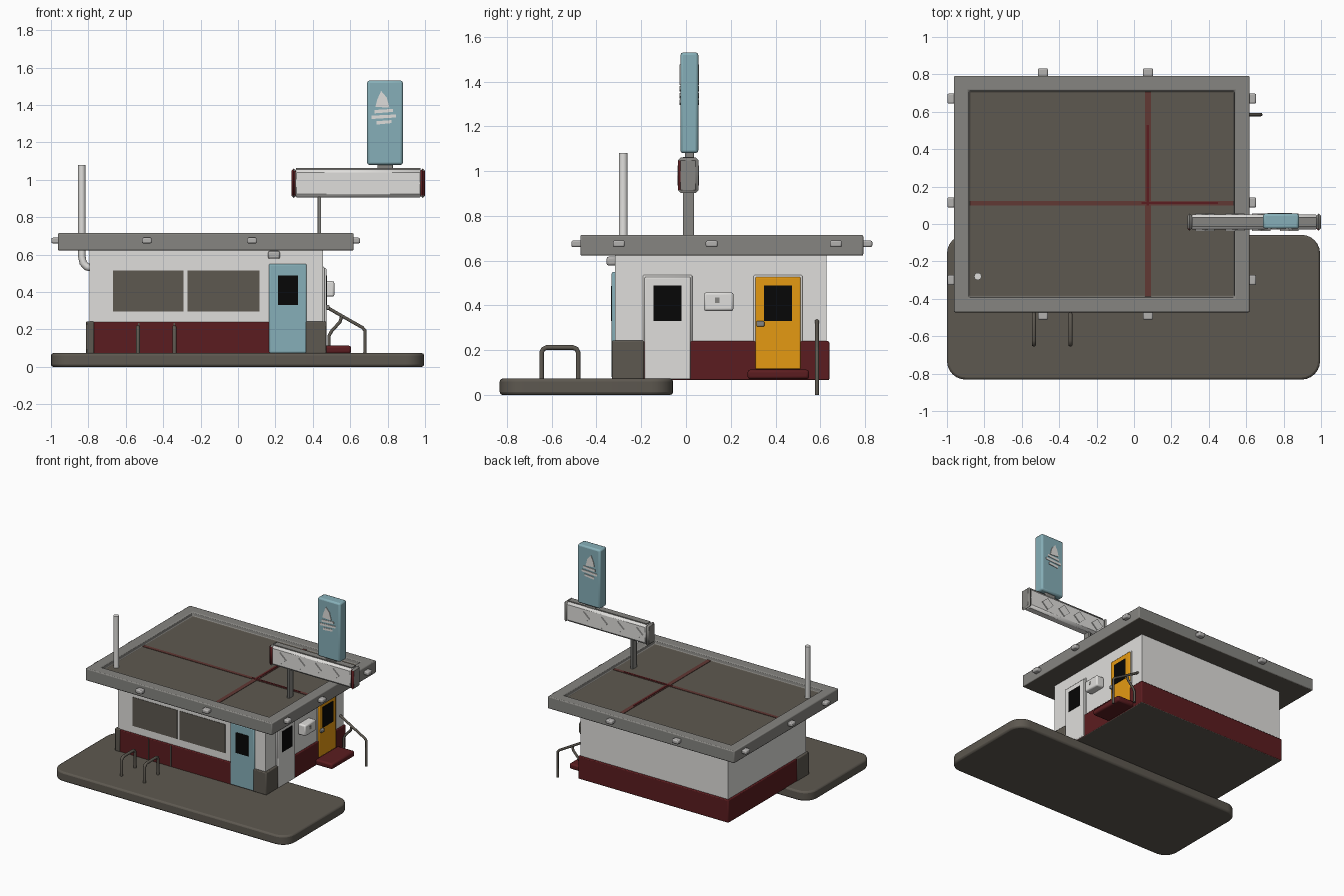
import bpy, bmesh, math
from mathutils import Vector

if "Cube" in bpy.data.objects:
    bpy.data.objects.remove(bpy.data.objects["Cube"])

def mat(name, r, g, b):
    m = bpy.data.materials.new(name)
    m.diffuse_color = (r, g, b, 1)
    m.use_nodes = True
    m.node_tree.nodes["Principled BSDF"].inputs["Base Color"].default_value = m.diffuse_color
    return m

BROWN = mat("brown_grey", 0.11, 0.098, 0.08)
GREY = mat("trim_grey", 0.24, 0.235, 0.22)
LIGHT = mat("lamp_grey", 0.45, 0.44, 0.43)
WHITE = mat("off_white", 0.74, 0.73, 0.71)
RED = mat("dark_red", 0.105, 0.012, 0.014)
SEAM = mat("faded_red", 0.12, 0.04, 0.034)
BLUE = mat("pale_blue", 0.24, 0.43, 0.48)
YELLOW = mat("amber", 0.78, 0.32, 0.006)
BLACK = mat("black_glass", 0.002, 0.002, 0.002)

def finish(name, bm, mats, bevel=0.0, segs=2):
    me = bpy.data.meshes.new(name)
    bmesh.ops.recalc_face_normals(bm, faces=bm.faces[:])
    bm.to_mesh(me)
    bm.free()
    for m in mats:
        me.materials.append(m)
    ob = bpy.data.objects.new(name, me)
    bpy.context.collection.objects.link(ob)
    if bevel:
        b = ob.modifiers.new("soft_edges", "BEVEL")
        b.width, b.segments, b.limit_method = bevel, segs, "ANGLE"
    bpy.ops.object.select_all(action="DESELECT")
    ob.select_set(True)
    bpy.context.view_layer.objects.active = ob
    bpy.ops.object.shade_smooth_by_angle(angle=math.radians(35))
    return ob

def box_bm(x, y, z):
    bm = bmesh.new()
    bmesh.ops.create_cube(bm, size=1)
    for v in bm.verts:
        v.co = Vector([(a + b) / 2 + c * (b - a) for (a, b), c in zip((x, y, z), v.co)])
    bm.normal_update()
    return bm

def box(name, x, y, z, m, bevel=0.0, segs=2):
    return finish(name, box_bm(x, y, z), [m], bevel, segs)

def tube(name, pts, r, m):
    cu = bpy.data.curves.new(name, "CURVE")
    cu.dimensions, cu.bevel_depth, cu.bevel_resolution, cu.use_fill_caps = "3D", r, 3, True
    sp = cu.splines.new("POLY")
    sp.points.add(len(pts) - 1)
    for p, co in zip(sp.points, pts):
        p.co = (*co, 1)
    cu.materials.append(m)
    ob = bpy.data.objects.new(name, cu)
    bpy.context.collection.objects.link(ob)
    bpy.ops.object.select_all(action="DESELECT")
    ob.select_set(True)
    bpy.context.view_layer.objects.active = ob
    bpy.ops.object.convert(target="MESH")
    bpy.ops.object.shade_smooth_by_angle(angle=math.radians(50))

# Pavement slab with rounded corners
bm = box_bm((-1, 0.995), (-0.832, -0.058), (0, 0.073))
upright = [e for e in bm.edges if abs(e.verts[0].co.z - e.verts[1].co.z) > 0.01]
bmesh.ops.bevel(bm, geom=upright, offset=0.1, segments=6, profile=0.5, affect="EDGES")
finish("pavement", bm, [BROWN], 0.012)

# Walls, red plinth, brown corners and floor
box("walls", (-0.795, 0.455), (-0.318, 0.627), (0.1, 0.64), WHITE)
bm = box_bm((-0.807, 0.467), (-0.327, 0.64), (0.066, 0.24))
for f in bm.faces:
    f.material_index = 1 if f.normal.z < -0.5 else 0
finish("plinth", bm, [RED, BROWN], 0.006)
box("corner_plinth_right", (0.36, 0.472), (-0.331, -0.188), (0.07, 0.243), BROWN, 0.006)
box("corner_plinth_left", (-0.812, -0.77), (-0.331, -0.19), (0.07, 0.243), BROWN, 0.006)
for i, x in enumerate((-0.53, -0.34)):
    box(f"plinth_seam_{i}", (x - 0.004, x + 0.004), (-0.329, -0.32), (0.075, 0.235), BROWN)

# Shop windows
for i, (a, b) in enumerate(((-0.668, -0.292), (-0.27, 0.115))):
    box(f"shop_window_{i}", (a, b), (-0.321, -0.314), (0.295, 0.515), BROWN)

# Front door with lamp above
box("front_door", (0.165, 0.367), (-0.332, -0.3), (0.073, 0.55), BLUE, 0.008)
box("front_door_glass", (0.215, 0.32), (-0.335, -0.33), (0.33, 0.487), BLACK)
box("front_door_lamp", (0.16, 0.225), (-0.355, -0.31), (0.578, 0.618), LIGHT, 0.01)

# Side doors with frames and glass
for name, a, b, z0, m in (("side", -0.185, 0.02, 0.07, WHITE), ("rear", 0.31, 0.512, 0.115, YELLOW)):
    box(f"{name}_door_frame", (0.44, 0.462), (a - 0.008, b + 0.008), (0.23, 0.535), WHITE, 0.005)
    box(f"{name}_door", (0.44, 0.473), (a, b), (z0, 0.527), m, 0.006)
    c = (a + b) / 2
    box(f"{name}_door_glass", (0.47, 0.476), (c - 0.062, c + 0.062), (0.33, 0.488), BLACK)
box("rear_door_handle", (0.47, 0.49), (0.315, 0.35), (0.305, 0.33), GREY, 0.005)

# Meter box between the side doors
box("meter_box", (0.45, 0.515), (0.08, 0.212), (0.375, 0.458), WHITE, 0.01)
box("meter_plate", (0.513, 0.517), (0.13, 0.15), (0.41, 0.435), GREY)

# Rear door step and handrail
box("door_step", (0.46, 0.605), (0.275, 0.55), (0.07, 0.113), RED, 0.012)
R = 0.585
tube("handrail", [(0.455, R, 0.33), (0.55, R, 0.275), (0.665, R, 0.21), (0.678, R, 0.195), (0.678, R, 0.0)], 0.009, BROWN)
tube("handrail_post", [(0.555, R, 0.272), (0.545, R, 0.24), (0.5, R, 0.19), (0.487, R, 0.165), (0.487, R, 0.08)], 0.009, BROWN)

# Roof: raised rim around a sunken deck
bm = box_bm((-0.963, 0.618), (-0.472, 0.792), (0.622, 0.715))
top = max(bm.faces, key=lambda f: f.calc_center_median().z)
bmesh.ops.inset_region(bm, faces=[top], thickness=0.079, use_even_offset=True)
bmesh.ops.inset_region(bm, faces=[top], thickness=0.004, use_even_offset=True)
for v in top.verts:
    v.co.z -= 0.03
top.material_index = 1
min(bm.faces, key=lambda f: f.calc_center_median().z).material_index = 1
finish("roof", bm, [GREY, BROWN], 0.007)

# Faded red seams on the roof deck, brighter near the crossing
box("roof_seam_long", (-0.878, 0.533), (0.098, 0.124), (0.682, 0.688), SEAM)
box("roof_seam_cross", (0.058, 0.09), (-0.387, 0.707), (0.682, 0.688), SEAM)
box("roof_seam_bright", (0.04, 0.45), (0.106, 0.118), (0.684, 0.69), RED)
box("roof_seam_bright_cross", (0.068, 0.08), (0.1, 0.53), (0.684, 0.69), RED)

# Small lamps around the roof edge
for i, x in enumerate((-0.487, 0.075)):
    for side, (a, b) in (("front", (-0.512, -0.46)), ("back", (0.78, 0.832))):
        box(f"{side}_roof_lamp_{i}", (x - 0.027, x + 0.027), (a, b), (0.66, 0.69), LIGHT, 0.008)
for i, y in enumerate((-0.3, 0.115, 0.67)):
    for side, (a, b) in (("left", (-0.998, -0.95)), ("right", (0.605, 0.653))):
        box(f"{side}_roof_lamp_{i}", (a, b), (y - 0.027, y + 0.027), (0.66, 0.69), LIGHT, 0.008)

# Vent pipe bending into the left wall
tube("vent_pipe", [(-0.835, -0.28, 1.08), (-0.835, -0.28, 0.59), (-0.828, -0.28, 0.555),
                   (-0.81, -0.28, 0.535), (-0.77, -0.28, 0.525)], 0.02, WHITE)

# Bike hoops on the pavement
for i, x in enumerate((-0.535, -0.34)):
    tube(f"bike_hoop_{i}", [(x, -0.645, 0.06), (x, -0.645, 0.19), (x, -0.638, 0.205), (x, -0.622, 0.212),
                            (x, -0.505, 0.212), (x, -0.489, 0.205), (x, -0.482, 0.19), (x, -0.482, 0.06)], 0.011, BROWN)

# Sign pole, long sign box and its end caps, red only towards the front
box("sign_pole", (0.425, 0.445), (-0.014, 0.036), (0.68, 0.93), GREY, 0.004)
box("long_sign", (0.295, 0.99), (-0.03, 0.05), (0.905, 1.058), WHITE, 0.018, 1)
for i, (a, b) in enumerate(((0.285, 0.31), (0.975, 1.0))):
    bm = box_bm((a, b), (-0.036, 0.056), (0.903, 1.06))
    for f in bm.faces:
        f.material_index = 1 if f.normal.y < -0.5 else 0
    finish(f"sign_end_{i}", bm, [GREY, RED], 0.018, 1)
box("sign_top_trim", (0.31, 0.975), (-0.014, 0.034), (1.05, 1.063), GREY)

def plate(name, pts, y, m):
    bm = bmesh.new()
    f = bm.faces.new([bm.verts.new((x, y, z)) for x, z in pts])
    r = bmesh.ops.extrude_face_region(bm, geom=[f])
    for v in r["geom"]:
        if isinstance(v, bmesh.types.BMVert):
            v.co.y += 0.009
    finish(name, bm, [m])

# Abstract relief shapes on both faces of the long sign
for side, y in (("front", -0.037), ("back", 0.048)):
    for i, x in enumerate((0.38, 0.54, 0.68, 0.83)):
        w = 0.05
        plate(f"{side}_diamond_{i}", [(x - w, 0.98), (x, 0.935), (x + w, 0.98), (x, 1.025)], y, WHITE)

# Upright blue sign with pale relief bars on both faces
box("sign_neck", (0.745, 0.83), (-0.005, 0.035), (1.04, 1.10), GREY, 0.005)
box("upright_sign", (0.69, 0.882), (-0.025, 0.055), (1.08, 1.53), BLUE, 0.012)
for side, y in (("front", -0.029), ("back", 0.05)):
    plate(f"{side}_sign_tip", [(0.735, 1.39), (0.81, 1.385), (0.795, 1.44), (0.765, 1.475), (0.745, 1.43)], y, WHITE)
    for i, (w, z) in enumerate(((0.05, 1.355), (0.065, 1.325), (0.04, 1.295))):
        plate(f"{side}_sign_bar_{i}", [(0.78 - w, z), (0.78 + w, z + 0.008),
                                       (0.78 + w, z + 0.024), (0.78 - w, z + 0.018)], y, WHITE)
